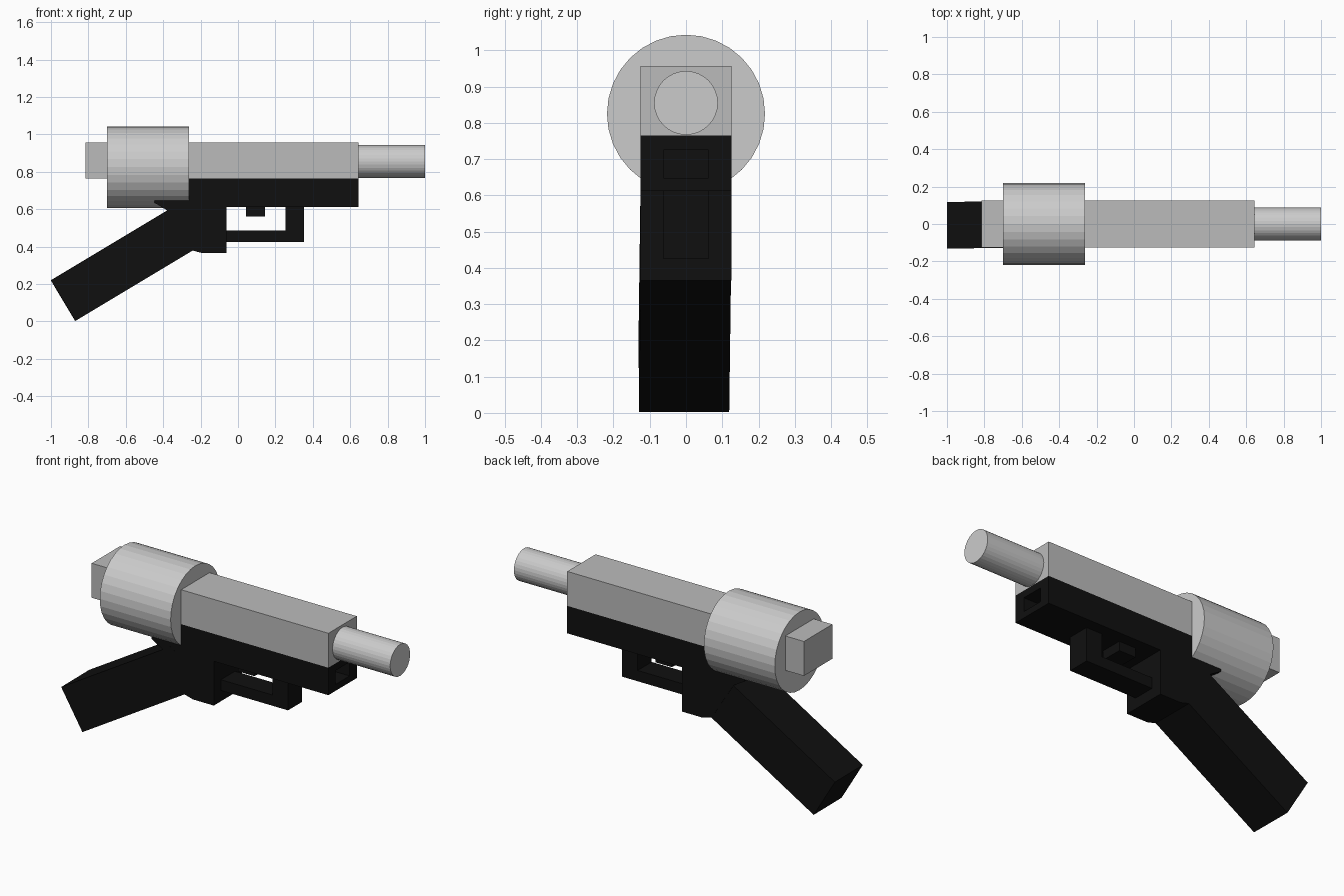
import bpy, bmesh, math
from mathutils import Matrix

if "Cube" in bpy.data.objects:
    bpy.data.objects.remove(bpy.data.objects["Cube"])


def material(name, shade):
    m = bpy.data.materials.new(name)
    m.diffuse_color = (shade, shade, shade, 1)
    m.use_nodes = True
    m.node_tree.nodes["Principled BSDF"].inputs["Base Color"].default_value = m.diffuse_color
    return m


BLACK = material("black", 0.005)
GREY = material("mid_grey", 0.5)


def finish(name, bm, mat=None):
    bmesh.ops.recalc_face_normals(bm, faces=bm.faces)
    me = bpy.data.meshes.new(name)
    bm.to_mesh(me)
    bm.free()
    ob = bpy.data.objects.new(name, me)
    bpy.context.collection.objects.link(ob)
    if mat:
        me.materials.append(mat)
    return ob


def prism(name, profile, half, mat=None):
    """Extrude an x/z profile symmetrically along y."""
    bm = bmesh.new()
    face = bm.faces.new([bm.verts.new((x, -half, z)) for x, z in profile])
    ext = bmesh.ops.extrude_face_region(bm, geom=[face])
    verts = [v for v in ext["geom"] if isinstance(v, bmesh.types.BMVert)]
    bmesh.ops.translate(bm, verts=verts, vec=(0, 2 * half, 0))
    return finish(name, bm, mat)


def box(name, x0, x1, z0, z1, half, mat=None):
    return prism(name, [(x0, z0), (x1, z0), (x1, z1), (x0, z1)], half, mat)


def tube(name, x0, x1, z, radius):
    bm = bmesh.new()
    mat = Matrix.Translation(((x0 + x1) / 2, 0, z)) @ Matrix.Rotation(math.pi / 2, 4, 'Y')
    bmesh.ops.create_cone(bm, cap_ends=True, segments=32, radius1=radius,
                          radius2=radius, depth=x1 - x0, matrix=mat)
    return finish(name, bm)


# Upper body: slide, rear drum and barrel
box("slide", -0.815, 0.645, 0.765, 0.957, 0.125, GREY)
tube("rear_drum", -0.70, -0.263, 0.825, 0.218)
tube("barrel", 0.64, 1.0, 0.855, 0.088)

# Frame with a rectangular pocket in its front end
frame = prism("frame", [(-0.447, 0.765), (0.645, 0.765), (0.645, 0.612),
                        (-0.062, 0.612), (-0.062, 0.365), (-0.19, 0.365),
                        (-0.245, 0.38), (-0.38, 0.595), (-0.447, 0.635)], 0.125, BLACK)
cutter = box("pocket_cutter", 0.54, 0.75, 0.648, 0.725, 0.062, BLACK)
cutter.hide_render = True
cutter.hide_set(True)
mod = frame.modifiers.new("pocket", 'BOOLEAN')
mod.operation = 'DIFFERENCE'
mod.solver = 'EXACT'
mod.object = cutter

# Raked grip, turned very slightly sideways
px = -0.2
grip = prism("grip", [(x - px, z) for x, z in
                      [(-1.0, 0.22), (-0.87, 0.003), (-0.19, 0.411), (-0.32, 0.628)]],
             0.1245, BLACK)
grip.location.x = px
grip.rotation_euler.z = math.radians(0.45)

# Trigger and L-shaped guard
prism("trigger_guard", [(-0.07, 0.425), (0.352, 0.425), (0.352, 0.62),
                        (0.255, 0.62), (0.255, 0.485), (-0.07, 0.485)], 0.062, BLACK)
box("trigger", 0.043, 0.145, 0.56, 0.62, 0.062, BLACK)
